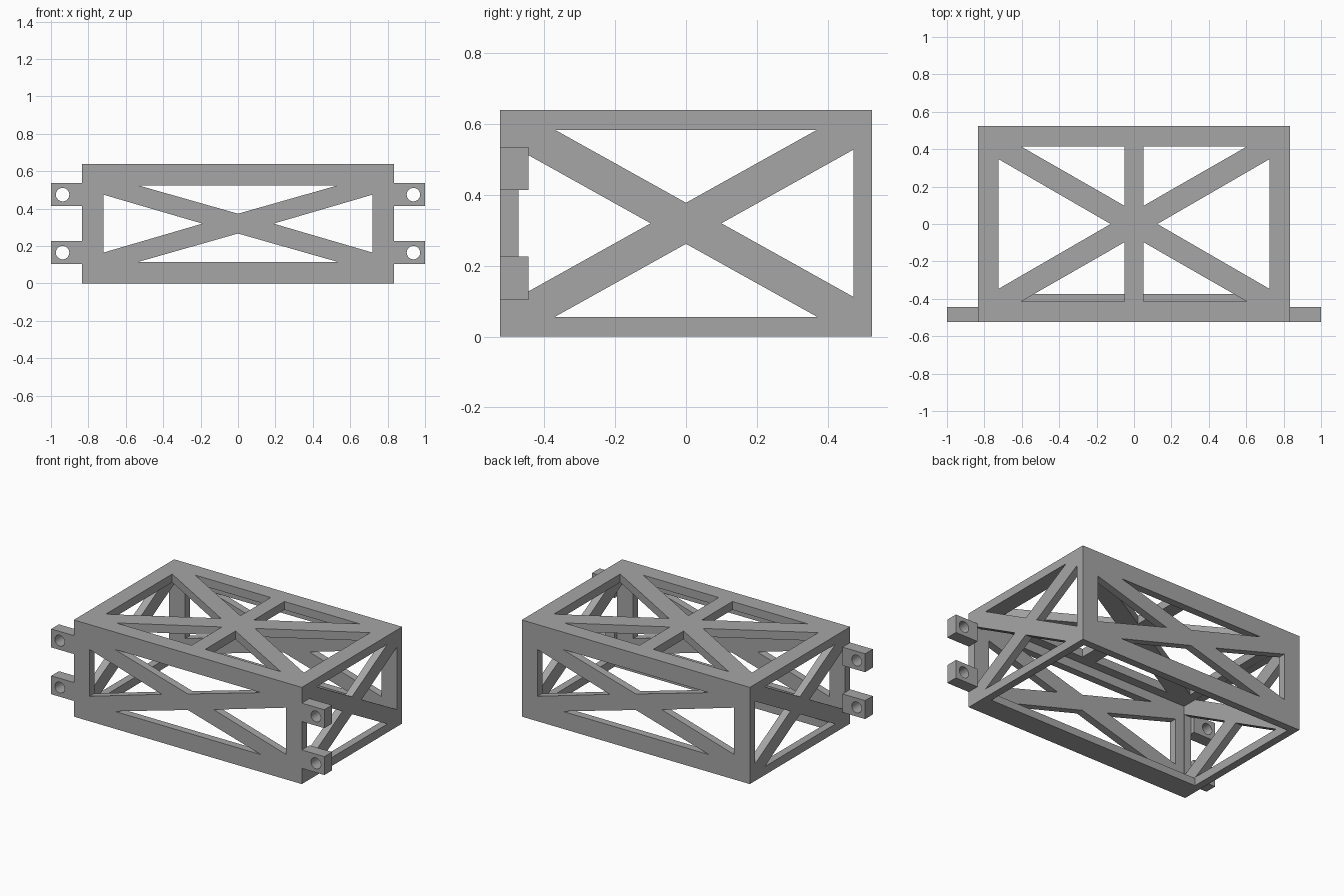
import bpy, bmesh, math
from mathutils import Vector

cube = bpy.data.objects.get("Cube")
if cube:
    bpy.data.objects.remove(cube, do_unlink=True)

W, D, H, T = 0.835, 0.525, 0.64, 0.05   # half width, half depth, height, wall

grey = bpy.data.materials.new("grey")
grey.use_nodes = True
color = (0.38, 0.38, 0.38, 1)
grey.diffuse_color = color
next(n for n in grey.node_tree.nodes
     if n.type == 'BSDF_PRINCIPLED').inputs["Base Color"].default_value = color


def prisms(name, axis, outlines, lo, hi):
    """Extrude flat outlines along an axis from lo to hi, as one object."""
    def place(p, depth):
        co = list(p)
        co.insert(axis, depth)
        return Vector(co)

    bm = bmesh.new()
    for outline in outlines:
        a = [bm.verts.new(place(p, lo)) for p in outline]
        b = [bm.verts.new(place(p, hi)) for p in outline]
        bm.faces.new(a)
        bm.faces.new(b[::-1])
        for i in range(len(a)):
            j = (i + 1) % len(a)
            bm.faces.new((a[i], b[i], b[j], a[j]))
    bmesh.ops.recalc_face_normals(bm, faces=bm.faces)
    mesh = bpy.data.meshes.new(name)
    bm.to_mesh(mesh)
    bm.free()
    mesh.materials.append(grey)
    ob = bpy.data.objects.new(name, mesh)
    bpy.context.scene.collection.objects.link(ob)
    return ob


def cut(ob, cutter):
    """Subtract the cutter, then remove it."""
    mod = ob.modifiers.new("cut", 'BOOLEAN')
    mod.operation = 'DIFFERENCE'
    mod.solver = 'EXACT'
    mod.object = cutter
    cutter.hide_render = True
    bpy.context.view_layer.objects.active = ob
    bpy.ops.object.modifier_apply(modifier=mod.name)
    bpy.data.objects.remove(cutter, do_unlink=True)


def rect(u0, u1, v0, v1):
    return [(u0, v0), (u1, v0), (u1, v1), (u0, v1)]


def cross_holes(cv, flat, side):
    """Four triangles that leave an X brace.
    flat: (half base, base offset, tip offset) above and below the middle
    side: (base offset, half base, tip offset) left and right"""
    fu, fv, ft = flat
    su, sv, st = side
    holes = []
    for s in (-1, 1):
        holes.append([(-fu, cv + s * fv), (fu, cv + s * fv), (0, cv + s * ft)])
        holes.append([(s * su, cv - sv), (s * su, cv + sv), (s * st, cv)])
    return holes


# Hollow frame, open below, with a flange along the bottom of the front wall
frame = prisms("truss_frame", 2, [rect(-W, W, -D, D)], 0, H)
inner = D - T
cavity = [(-0.375, -0.1), (inner, -0.1), (inner, H - T - 0.005),
          (-inner, H - T - 0.005), (-inner, T), (-0.375, T)]
cut(frame, prisms("cavity_cutter", 0, [cavity], T - W, W - T))

# X bracing in the front and back walls
cut(frame, prisms("front_back_cutter", 1,
                  cross_holes(H / 2, (0.535, 0.205, 0.053), (0.72, 0.155, 0.19)),
                  -1, 1))

# X bracing in the two end walls
cut(frame, prisms("end_cutter", 0,
                  cross_holes(H / 2, (0.37, 0.264, 0.058), (0.473, 0.208, 0.1)),
                  -1.2, 1.2))

# X bracing and a straight middle bar in the top
top_holes = []
for sx in (-1, 1):
    top_holes.append([(sx * 0.725, -0.347), (sx * 0.725, 0.347), (sx * 0.125, 0)])
    for sy in (-1, 1):
        top_holes.append([(sx * 0.603, sy * 0.414), (sx * T, sy * 0.414),
                          (sx * T, sy * 0.097)])
cut(frame, prisms("top_cutter", 2, top_holes, H - 0.1, H + 0.1))

# Mounting lugs with a bore, two on each end
for side, sx in (("left", 1), ("right", -1)):
    for level, z in (("lower", 0.165), ("upper", 0.475)):
        lug = prisms(f"{side}_{level}_lug", 1,
                     [rect(min(sx * W, sx), max(sx * W, sx), z - 0.061, z + 0.061)],
                     -D, 0.08 - D)
        bore = [(sx * 0.938 + 0.036 * math.cos(a), z + 0.036 * math.sin(a))
                for a in (math.tau * i / 32 for i in range(32))]
        cut(lug, prisms("bore_cutter", 1, [bore], -1, 0))
        bpy.ops.object.select_all(action='DESELECT')
        lug.select_set(True)
        bpy.context.view_layer.objects.active = lug
        bpy.ops.object.shade_smooth_by_angle(angle=math.radians(30))
